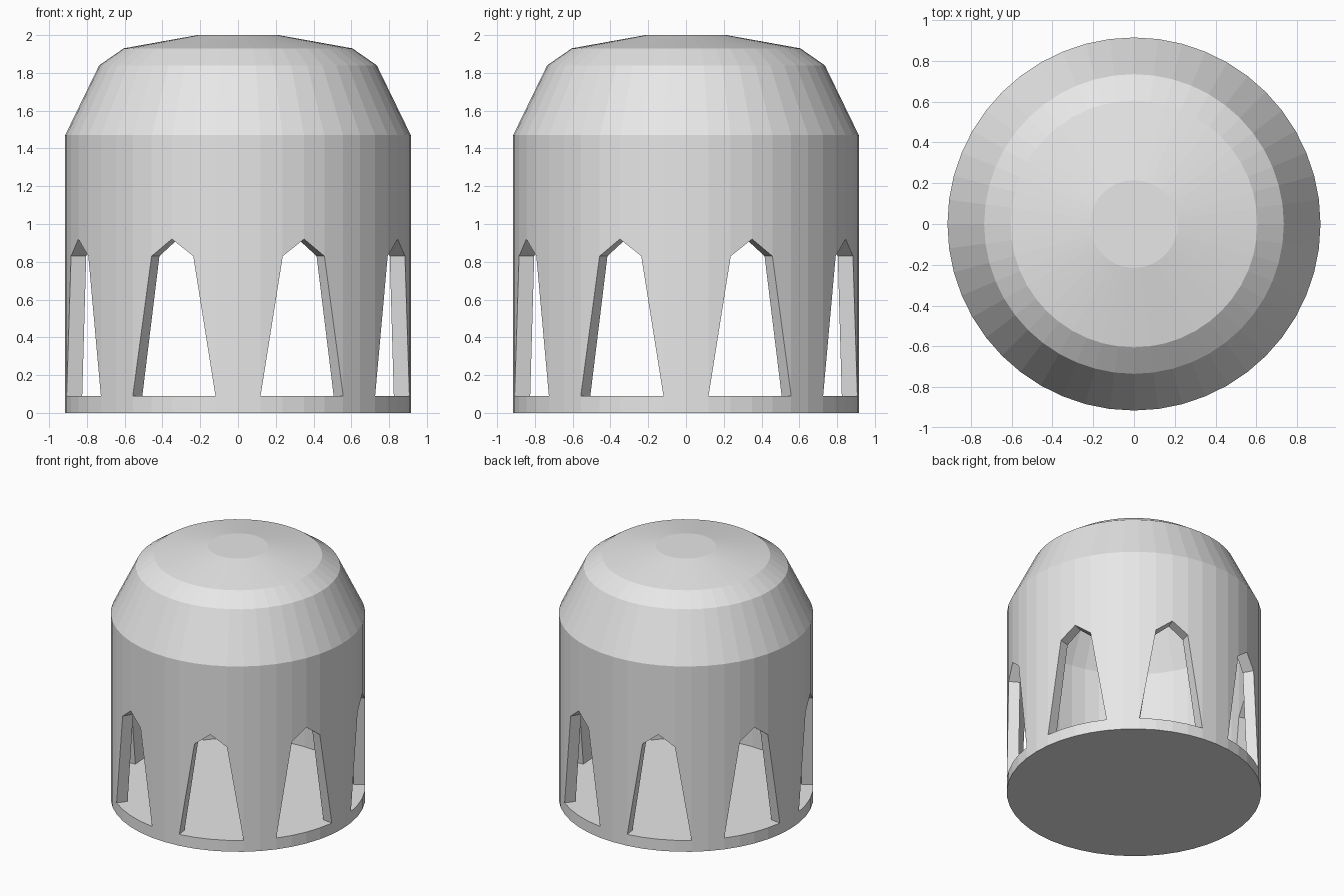
import bpy, bmesh, math

cube = bpy.data.objects.get("Cube")
if cube:
    bpy.data.objects.remove(cube, do_unlink=True)

SIDES = 48
OUTER_R, INNER_R, FLOOR = 0.915, 0.832, 0.09

# Single flat grey
grey = bpy.data.materials.new("light_grey")
grey.use_nodes = True
grey.diffuse_color = (0.8, 0.8, 0.8, 1)
grey.node_tree.nodes["Principled BSDF"].inputs["Base Color"].default_value = (0.8, 0.8, 0.8, 1)


def finish(name, bm):
    bmesh.ops.recalc_face_normals(bm, faces=bm.faces)
    mesh = bpy.data.meshes.new(name)
    bm.to_mesh(mesh)
    bm.free()
    mesh.materials.append(grey)
    obj = bpy.data.objects.new(name, mesh)
    bpy.context.collection.objects.link(obj)
    return obj


def ring(bm, radius, height):
    """Closed ring of vertices; height is a function of the vertex index."""
    verts = []
    for k in range(SIDES):
        a = math.tau * k / SIDES
        verts.append(bm.verts.new((radius * math.cos(a), radius * math.sin(a), height(k))))
    return verts


def wall_edge(k):
    """Lower wall edge: eight pointed openings, six sides apart."""
    return (FLOOR, FLOOR, 0.83, 0.92, 0.83, FLOOR)[k % 6]


def loft(bm, profile):
    rings = [ring(bm, r, z if callable(z) else lambda k, z=z: z) for r, z in profile]
    for a, b in zip(rings, rings[1:]):
        for k in range(SIDES):
            n = (k + 1) % SIDES
            bm.faces.new((a[k], a[n], b[n], b[k]))
    return rings


# Domed shell with arched openings between eight pillars
bm = bmesh.new()
outside = [(OUTER_R, wall_edge), (OUTER_R, 1.47), (0.735, 1.84), (0.605, 1.93), (0.215, 2.0)]
inside = [(INNER_R, wall_edge), (INNER_R, 1.46), (0.67, 1.78), (0.575, 1.85), (0.2, 1.92)]
outer_rings = loft(bm, outside)
inner_rings = loft(bm, inside)
for rings in (outer_rings, inner_rings):
    bm.faces.new(rings[-1])
# Jambs and arch undersides join the two skins
for k in range(SIDES):
    n = (k + 1) % SIDES
    bm.faces.new((outer_rings[0][k], outer_rings[0][n], inner_rings[0][n], inner_rings[0][k]))
finish("domed_shell", bm)

# Solid round base
bm = bmesh.new()
base_rings = loft(bm, [(OUTER_R, 0), (OUTER_R, FLOOR)])
for r in base_rings:
    bm.faces.new(r)
finish("base_disc", bm)
